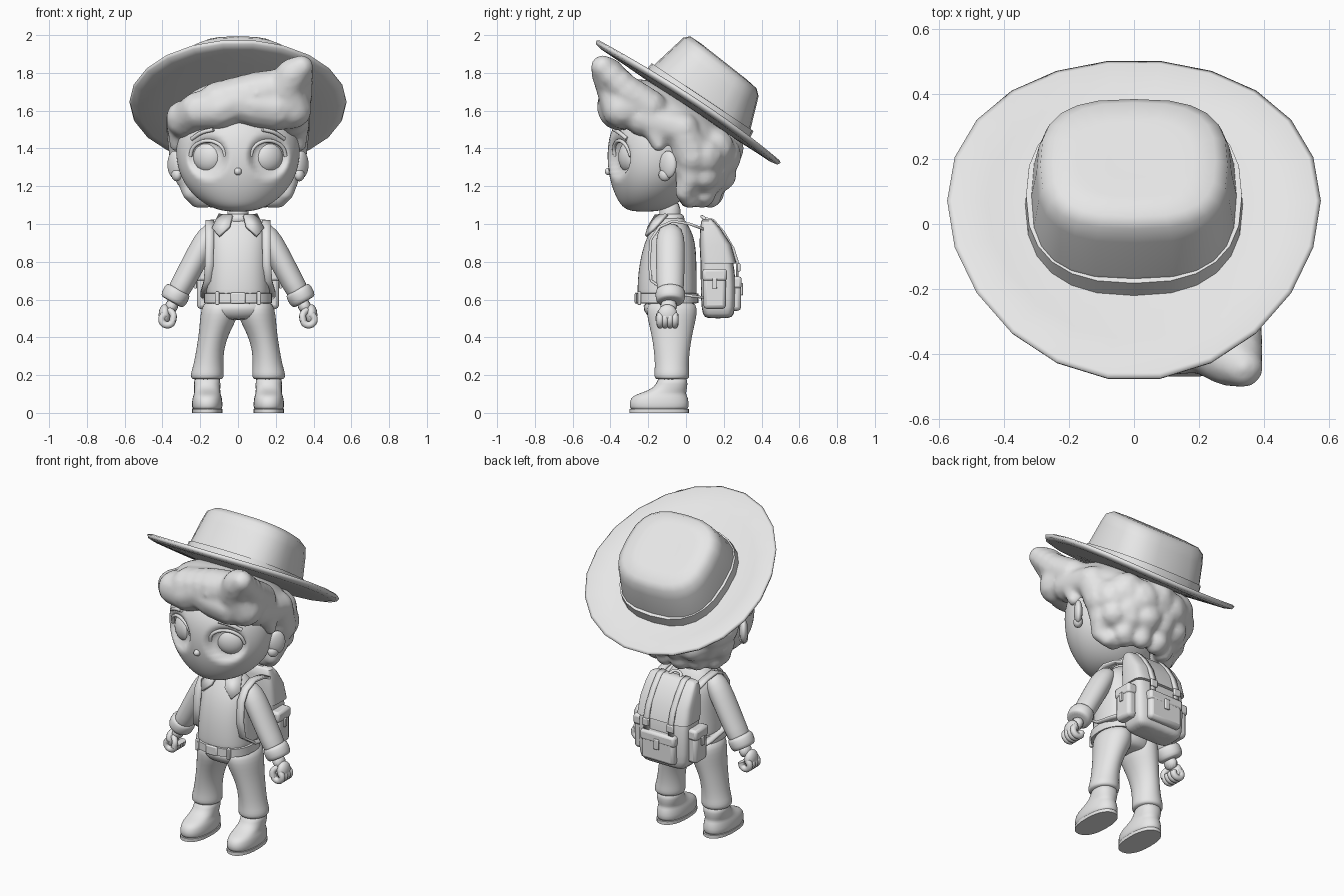
import bpy, bmesh, math
from mathutils import Vector, Matrix

old = bpy.data.objects.get("Cube")
if old:
    bpy.data.objects.remove(old)

grey = bpy.data.materials.new("plain_grey")
grey.use_nodes = True
grey.diffuse_color = (0.8, 0.8, 0.8, 1)
for node in grey.node_tree.nodes:
    if node.type == 'BSDF_PRINCIPLED':
        node.inputs["Base Color"].default_value = (0.8, 0.8, 0.8, 1)

SIDES = ((1, "left"), (-1, "right"))
TILT = Matrix.Translation((0, 0.01, 1.645)) @ Matrix.Rotation(math.radians(-33.6), 4, 'X')


def finish(name, bm, sub=0, angle=45):
    bmesh.ops.recalc_face_normals(bm, faces=bm.faces)
    me = bpy.data.meshes.new(name)
    bm.to_mesh(me)
    bm.free()
    me.materials.append(grey)
    me.shade_smooth()
    me.set_sharp_from_angle(angle=math.radians(180 if sub else angle))
    ob = bpy.data.objects.new(name, me)
    bpy.context.collection.objects.link(ob)
    if sub:
        mod = ob.modifiers.new("smooth", 'SUBSURF')
        mod.levels = mod.render_levels = sub
    return ob


def loft(name, rings, n=20, power=2.0, sub=1, follow=False, bend=None, angle=45):
    """Skin over rings (x, y, z, rx, ry) shaped as superellipses."""
    bm = bmesh.new()
    loops = []
    for i, (x, y, z, rx, ry) in enumerate(rings):
        a, b = rings[max(i - 1, 0)], rings[min(i + 1, len(rings) - 1)]
        turn = Matrix()
        if follow:
            turn = Vector((0, 0, 1)).rotation_difference(Vector(b[:3]) - Vector(a[:3])).to_matrix().to_4x4()
        loop = []
        for k in range(n):
            c, s = math.cos(math.tau * k / n), math.sin(math.tau * k / n)
            p = Vector((math.copysign(abs(c) ** (2 / power), c) * rx,
                        math.copysign(abs(s) ** (2 / power), s) * ry, 0))
            p = Vector((x, y, z)) + turn @ p
            loop.append(bm.verts.new(bend(p) if bend else p))
        loops.append(loop)
    for lo, hi in zip(loops, loops[1:]):
        for k in range(n):
            bm.faces.new((lo[k], lo[(k + 1) % n], hi[(k + 1) % n], hi[k]))
    bm.faces.new(loops[0])
    bm.faces.new(loops[-1])
    return finish(name, bm, sub, angle)


def ball(name, loc, size, yaw=0):
    bm = bmesh.new()
    m = Matrix.Translation(loc) @ Matrix.Rotation(yaw, 4, 'Z') @ Matrix.Diagonal((*size, 1))
    bmesh.ops.create_uvsphere(bm, u_segments=24, v_segments=14, radius=1, matrix=m)
    return finish(name, bm, angle=180)


def box(name, loc, size, bevel=0.01):
    bm = bmesh.new()
    bmesh.ops.create_cube(bm, size=1, matrix=Matrix.Translation(loc) @ Matrix.Diagonal((*size, 1)))
    mod = finish(name, bm).modifiers.new("bevel", 'BEVEL')
    mod.width, mod.segments = bevel, 2


def ribbon(name, path, width, thick=0.014):
    """Flat strap of a given x width along a path."""
    bm = bmesh.new()
    rows = [[bm.verts.new(Vector(p) + Vector((d * width / 2, 0, 0))) for d in (-1, 1)] for p in path]
    for a, b in zip(rows, rows[1:]):
        bm.faces.new((a[0], a[1], b[1], b[0]))
    mod = finish(name, bm).modifiers.new("thick", 'SOLIDIFY')
    mod.thickness, mod.offset = thick, 0


def cord(name, pts, radius):
    cu = bpy.data.curves.new(name, 'CURVE')
    cu.dimensions, cu.bevel_depth, cu.bevel_resolution = '3D', radius, 3
    cu.resolution_u, cu.use_fill_caps = 5, True
    sp = cu.splines.new('BEZIER')
    sp.bezier_points.add(len(pts) - 1)
    for bp, p in zip(sp.bezier_points, pts):
        bp.co = p
        bp.handle_left_type = bp.handle_right_type = 'AUTO'
    cu.materials.append(grey)
    bpy.context.collection.objects.link(bpy.data.objects.new(name, cu))


# Head with eye sockets pressed into the dense mesh
head = loft("head", [(0, -.22, 1.065, .05, .05), (0, -.21, 1.08, .13, .12), (0, -.19, 1.13, .215, .175),
                     (0, -.17, 1.21, .285, .228), (0, -.155, 1.3, .322, .26), (0, -.143, 1.4, .332, .275),
                     (0, -.13, 1.5, .32, .27), (0, -.1, 1.6, .27, .23), (0, -.08, 1.68, .15, .14)], n=40, sub=2)
baked = bpy.data.meshes.new_from_object(head.evaluated_get(bpy.context.evaluated_depsgraph_get()))
head.modifiers.clear()
head.data = baked
for v in baked.vertices:
    d = math.hypot(abs(v.co.x) - .16, v.co.z - 1.355)
    if v.co.y < -.1 and d < .12:
        t = min(1, (.12 - d) / .05)
        v.co.y += .045 * t * t * (3 - 2 * t)
ball("nose", (0, -.408, 1.278), (.02, .022, .02))
loft("neck", [(0, -.085, z, .058, .058) for z in (.96, 1.03, 1.13)])

for s, side in SIDES:
    # Eyes, lids, brows and ears
    ball(side + "_eye", (s * .16, -.3, 1.355), (.083, .052, .083), s * .45)
    lid = [math.radians(a) for a in range(0, 181, 30)]
    cord(side + "_eyelid", [(s * (.16 + .092 * math.cos(a)), -.335 + .042 * math.cos(a) - .018 * math.sin(a),
                             1.36 + .08 * math.sin(a)) for a in lid], .01)
    cord(side + "_brow", [(s * .13, -.38, 1.5), (s * .19, -.355, 1.485), (s * .245, -.312, 1.45)], .011)
    ball(side + "_ear", (s * .338, -.095, 1.315), (.025, .052, .072), s * -.6)
    ball(side + "_ear_lobe", (s * .325, -.112, 1.26), (.026, .034, .034), s * -.4)

# Hair: strands of overlapping balls fused into one mass
strands = [[(-.28, -.23, 1.55, .1), (-.21, -.32, 1.6, .105), (-.1, -.345, 1.61, .115), (0, -.345, 1.65, .115),
            (.1, -.35, 1.63, .125), (.2, -.35, 1.615, .125), (.285, -.31, 1.61, .105)],
           [(.285, -.34, 1.61, .11), (.25, -.375, 1.72, .105), (.29, -.41, 1.79, .092), (.335, -.44, 1.83, .066),
            (.31, -.31, 1.7, .09), (.29, -.2, 1.62, .1)],
           [(-.1, -.33, 1.64, .12), (.1, -.35, 1.69, .12), (.25, -.36, 1.73, .1)]]
for s, side in SIDES:
    strands += [[(s * .285, -.23, 1.56, .1), (s * .295, -.13, 1.53, .09), (s * .29, -.02, 1.5, .095),
                 (s * .27, .03, 1.36, .1)],
                [(s * .3, -.17, 1.53, .08), (s * .325, -.145, 1.42, .04)],
                [(s * .26, .02, 1.25, .07), (s * .25, -.01, 1.17, .05), (s * .21, .02, 1.13, .05)]]
for z, reach, depth, r, count in ((1.38, .25, .17, .12, 9), (1.28, .25, .165, .09, 8), (1.18, .19, .12, .07, 6)):
    for k in range(count):
        a = math.pi * k / (count - 1)
        x, y = reach * math.cos(a), .02 + depth * math.sin(a)
        strands.append([(x, y, z + .02 * (-1) ** k, r), (x * .9, y * .95, z - .04, r * .85)])
bm = bmesh.new()
for keys in strands:
    for a, b in zip(keys, keys[1:]):
        for step in range(4):
            x, y, z, r = Vector(a).lerp(Vector(b), step / 3)
            bmesh.ops.create_icosphere(bm, subdivisions=2, radius=r, matrix=Matrix.Translation((x, y, z)))
for m in (TILT @ Matrix.Translation((0, .01, -.125)) @ Matrix.Diagonal((.345, .35, .15, 1)),
          Matrix.Translation((0, 0, 1.37)) @ Matrix.Diagonal((.3, .23, .2, 1))):
    bmesh.ops.create_icosphere(bm, subdivisions=4, radius=1, matrix=m)
hair = finish("hair", bm, angle=180)
mod = hair.modifiers.new("fuse", 'REMESH')
mod.mode, mod.voxel_size, mod.use_smooth_shade = 'VOXEL', .015, True
mod = hair.modifiers.new("relax", 'SMOOTH')
mod.factor, mod.iterations = .5, 6

# Tilted hat with a lipped brim
hat = [loft("hat_brim", [(0, .05, -.025, .28, .28), (0, .03, -.022, .42, .43), (0, .0, -.022, .53, .54),
                         (0, 0, -.014, .568, .582), (0, 0, .004, .575, .592), (0, 0, .012, .56, .576),
                         (0, .02, .0, .45, .46), (0, .05, .008, .3, .3)], n=22, sub=0, angle=100,
            bend=lambda p: p + Vector((0, .05, .03)) * (p.x / .57) ** 2),
       loft("hat_crown", [(0, .05, -.01, .322, .318), (0, .05, .07, .315, .306), (0, .045, .2, .3, .268),
                          (0, .042, .255, .288, .252), (0, .04, .283, .25, .222), (0, .04, .288, .18, .15),
                          (0, .04, .285, .08, .07)],
            n=24, power=2.8, sub=0, angle=180, bend=lambda p: p - Vector((0, 0, .28 * p.y * p.z))),
       loft("hat_band", [(0, .05, -.005, .336, .332), (0, .05, .065, .332, .324), (0, .05, .066, .3, .29)],
            n=24, power=2.5, sub=0)]
for ob in hat:
    ob.matrix_world = TILT

# Torso, collar, belt and hips
loft("shirt", [(0, -.1, .57, .16, .15), (0, -.1, .61, .172, .16), (0, -.1, .7, .168, .158), (0, -.095, .8, .165, .152),
               (0, -.085, .9, .165, .137), (0, -.08, .97, .155, .108), (0, -.08, 1.02, .1, .075),
               (0, -.08, 1.04, .07, .06)], power=2.4)
loft("collar_band", [(0, -.085, .99, .1, .09), (0, -.085, 1.05, .078, .075), (0, -.085, 1.055, .06, .06)])
loft("belt", [(0, -.1, z, r, r - .014) for z, r in ((.58, .165), (.582, .18), (.632, .18), (.634, .165))],
     n=28, power=2.4, sub=0)
box("belt_buckle", (0, -.264, .607), (.08, .016, .06))
loft("hips", [(0, -.08, .49, .1, .09), (0, -.08, .505, .17, .12), (0, -.085, .54, .188, .142), (0, -.09, .6, .175, .145)])

for s, side in SIDES:
    bm = bmesh.new()
    bm.faces.new([bm.verts.new((s * x, y, z)) for x, y, z in (
        (.1, -.1, 1.05), (.03, -.16, 1.045), (.045, -.197, .985), (.1, -.212, .935), (.135, -.17, .975))])
    mod = finish(side + "_collar_flap", bm).modifiers.new("thick", 'SOLIDIFY')
    mod.thickness, mod.offset = .016, 0
    box(side + "_belt_loop", (s * .11, -.248, .607), (.022, .02, .07), .005)

    # Arm, cuff and curled hand
    loft(side + "_sleeve", [(s * x, -.083, z, r, r * 1.2) for x, z, r in (
        (.325, .63, .055), (.315, .645, .06), (.26, .745, .063), (.2, .86, .065), (.155, .94, .063),
        (.11, .99, .04))], follow=True)
    loft(side + "_cuff", [(s * x, -.083, z, r, r * 1.08) for x, z, r in (
        (.35, .585, .055), (.347, .59, .07), (.33, .625, .075), (.316, .652, .071), (.313, .658, .055))], follow=True)
    loft(side + "_wrist", [(s * .368, -.095, .52, .035, .048), (s * .335, -.088, .61, .038, .046)], follow=True)
    ball(side + "_palm", (s * .388, -.098, .52), (.032, .052, .055))
    for f in range(4):
        arc = [math.radians(60 - 50 * k) for k in range(6)]
        cord(f"{side}_finger_{f + 1}", [(s * (.374 + .03 * math.cos(a)), -.137 + .026 * f, .495 + .03 * math.sin(a))
                                        for a in arc], .019)
    cord(side + "_thumb", [(s * .365, -.12, .545), (s * .343, -.14, .52), (s * .345, -.145, .485)], .018)

    # Trouser leg and boot
    loft(side + "_trouser_leg", [(s * x, -.075, z, rx, ry) for x, z, rx, ry in (
        (.163, .175, .075, .078), (.163, .185, .088, .094), (.162, .215, .088, .094), (.157, .25, .08, .09),
        (.149, .33, .073, .095), (.128, .42, .08, .11), (.105, .49, .098, .128), (.096, .55, .1, .138),
        (.095, .6, .08, .12))])
    loft(side + "_boot", [(s * .163, y, z, rx, ry) for y, z, rx, ry in (
        (-.142, .01, .076, .152), (-.142, .03, .083, .16), (-.142, .08, .08, .156), (-.13, .1, .07, .13),
        (-.095, .12, .07, .1), (-.073, .15, .07, .082), (-.07, .2, .072, .078))], power=2.3)
    loft(side + "_boot_sole", [(s * .163, -.142, z, .08, .158) for z in (0, .02)], n=28, power=2.3, sub=0)

    # Shoulder strap, back strap with buckle, and side pocket of the pack
    ribbon(side + "_shoulder_strap", [(s * x, y, z) for x, y, z in (
        (.14, .1, .97), (.145, .02, 1.0), (.15, -.07, 1.015), (.15, -.14, .985), (.15, -.185, .92), (.152, -.195, .8),
        (.158, -.185, .7), (.175, -.1, .64), (.175, .02, .62), (.165, .1, .61))], .045)
    ribbon(side + "_flap_strap", [(s * .085, y, z) for y, z in (
        (.1, 1.03), (.145, 1.02), (.2, .955), (.25, .87), (.272, .8), (.272, .72))], .034)
    box(side + "_strap_buckle", (s * .085, .28, .77), (.048, .016, .045), .005)
    box(side + "_side_pocket", (s * .185, .152, .645), (.065, .12, .19), .02)
    box(side + "_side_pocket_flap", (s * .188, .152, .73), (.07, .13, .065), .015)
    box(side + "_side_pocket_clasp", (s * .224, .152, .685), (.012, .026, .055), .004)

# Backpack body, top flap and back pocket
loft("pack_body", [(0, y, z, rx, ry) for y, z, rx, ry in (
    (.17, .5, .13, .06), (.172, .515, .162, .085), (.17, .6, .172, .092), (.17, .75, .172, .092),
    (.155, .88, .168, .08), (.128, .97, .158, .052), (.115, 1.01, .145, .03))], n=32, power=5)
loft("pack_flap", [(0, y, z, rx, ry) for y, z, rx, ry in (
    (.172, .79, .16, .085), (.172, .792, .18, .095), (.156, .89, .176, .084), (.129, .975, .168, .055),
    (.115, 1.015, .158, .034), (.113, 1.025, .14, .022))], n=32, power=5, sub=0)
box("back_pocket", (0, .262, .625), (.23, .06, .17), .02)
box("back_pocket_flap", (0, .264, .69), (.24, .062, .065), .015)
box("back_pocket_clasp", (0, .296, .655), (.035, .014, .065), .005)
cord("pack_handle", [(-.04, .11, 1.02), (-.025, .09, 1.035), (.025, .09, 1.035), (.04, .11, 1.02)], .009)
